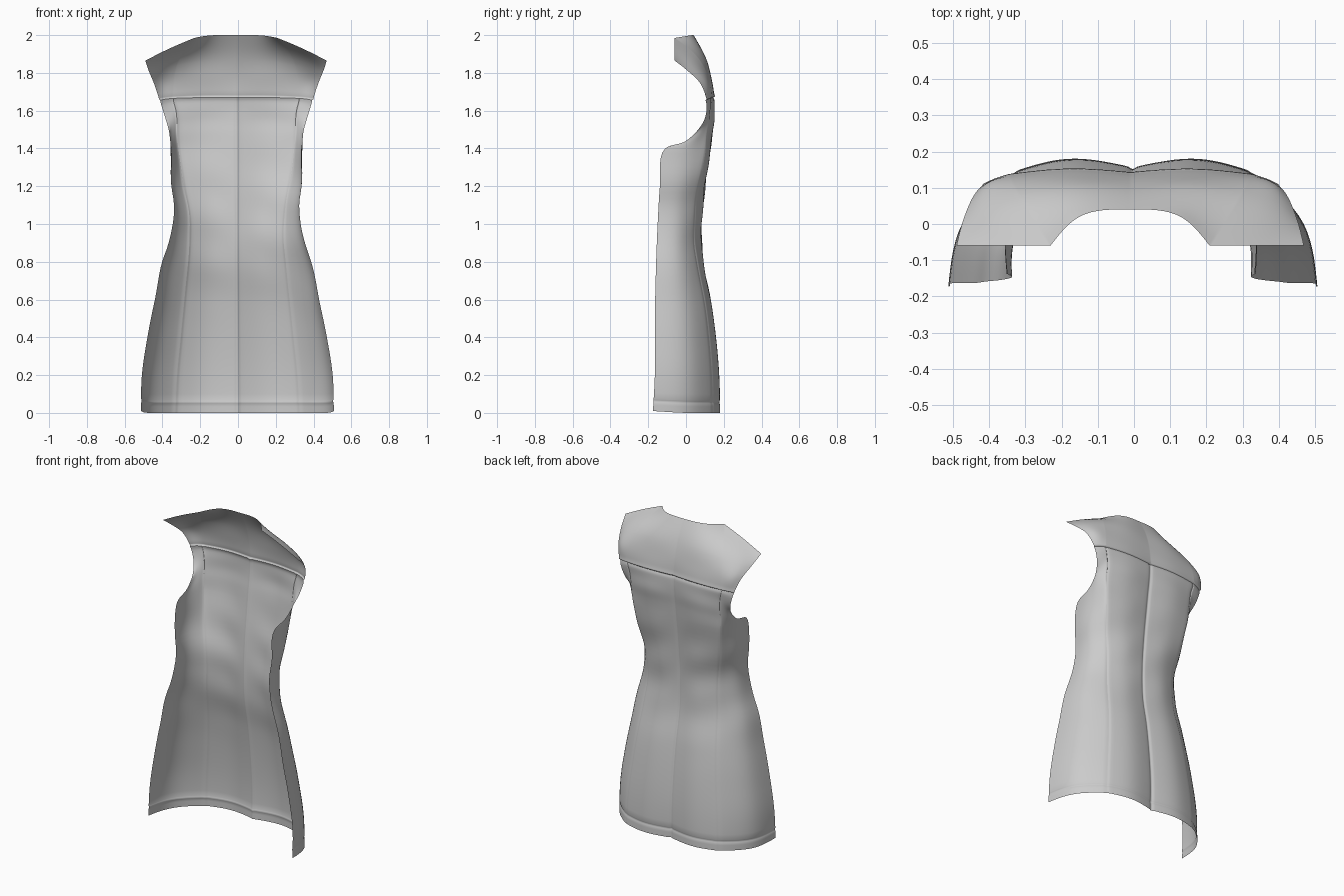
import bpy, bmesh, math
from mathutils import Vector

cube = bpy.data.objects.get("Cube")
if cube:
    bpy.data.objects.remove(cube, do_unlink=True)

cloth = bpy.data.materials.new("light grey cloth")
cloth.use_nodes = True
GREY = (0.6, 0.6, 0.6, 1)
cloth.diffuse_color = GREY
cloth.node_tree.nodes["Principled BSDF"].inputs["Base Color"].default_value = GREY

# Skirt and waist: height, centre y, mid y, seam x, seam y, front edge x, front edge y
BODY = [
    (0.0, .155, .18, .33, .145, .51, -.175),
    (0.2, .155, .175, .32, .14, .505, -.165),
    (0.4, .14, .158, .30, .125, .475, -.163),
    (0.6, .115, .13, .28, .10, .435, -.163),
    (0.8, .08, .09, .26, .06, .395, -.158),
    (1.0, .075, .08, .25, .045, .335, -.15),
    (1.2, .09, .10, .28, .07, .34, -.138),
    (1.4, .115, .13, .31, .11, .345, -.11),
]
# Armhole and shoulders: centre, mid, seam, side and edge points of each row
CHEST = [
    [(0, .125, 1.48), (.17, .14, 1.48), (.315, .115, 1.48), (.345, .06, 1.46), (.35, 0, 1.44)],
    [(0, .135, 1.55), (.17, .15, 1.55), (.315, .125, 1.54), (.345, .09, 1.515), (.355, .055, 1.49)],
    [(0, .14, 1.61), (.17, .15, 1.61), (.32, .13, 1.6), (.355, .115, 1.58), (.375, .1, 1.56)],
    [(0, .14, 1.67), (.17, .15, 1.67), (.335, .135, 1.665), (.38, .12, 1.66), (.405, .108, 1.655)],
    [(0, .13, 1.77), (.16, .135, 1.77), (.33, .125, 1.755), (.4, .105, 1.75), (.435, .075, 1.745)],
    [(0, .1, 1.88), (.15, .105, 1.875), (.31, .085, 1.85), (.41, .05, 1.825), (.462, .01, 1.81)],
    [(0, .04, 2), (.14, .02, 1.998), (.22, -.06, 1.985), (.35, -.06, 1.93), (.48, -.06, 1.865)],
]


def body_row(z, yc, ym, xs, ys, xe, ye):
    side = (xs + (xe - xs) * .72 + .012, ys + (ye - ys) * .45, z)
    return [(0, yc, z), (xs * .55, ym, z), (xs, ys, z), side, (xe, ye, z + .01 * (z < .1))]


ROWS = [[Vector(p) for p in row] for row in [body_row(*b) for b in BODY] + CHEST]
YOKE = len(BODY) + 3          # row on which the yoke seam lies
TOP = len(ROWS) - 1


def spline(pts, t):
    """Smooth curve through pts, with knots spaced by distance."""
    k = [0.0]
    for a, b in zip(pts, pts[1:]):
        k.append(k[-1] + max((b - a).length, 1e-4))

    def slope(i):
        if 0 < i < len(pts) - 1:
            h0, h1 = k[i] - k[i - 1], k[i + 1] - k[i]
            d0, d1 = (pts[i] - pts[i - 1]) / h0, (pts[i + 1] - pts[i]) / h1
            return (d0 * h1 + d1 * h0) / (h0 + h1)
        j = min(i, len(pts) - 2)
        d = (pts[j + 1] - pts[j]) / (k[j + 1] - k[j])
        return d * 1.5 - slope(1 if i == 0 else i - 1) * .5

    i = min(int(t), len(pts) - 2)
    s, h = t - i, k[i + 1] - k[i]
    return (pts[i] * (1 + 2 * s) * (1 - s) ** 2 + pts[i + 1] * s * s * (3 - 2 * s)
            + slope(i) * h * s * (1 - s) ** 2 - slope(i + 1) * h * s * s * (1 - s))


def surface_row(v):
    """The five guide points at row position v."""
    return [spline([r[c] for r in ROWS], v) for c in range(5)]


def across(guides, u):
    """Back panel for u up to 2, side panel beyond, with a crease between."""
    return spline(guides[:3], u) if u <= 2 else spline(guides[2:], u - 2)


def groove(distance, width):
    return math.exp(-(distance / width) ** 2)


def cloth_offset(u, v, p, sign):
    """Depth of stitched seams and soft drape folds."""
    d = -.004 * groove(v - .28, .04)                       # hem stitching
    if v <= YOKE:
        d -= .005 * groove(u, .05) + .004 * groove(u - 2, .06)
        d -= .005 * groove(v - YOKE, .15)                  # tucked under the yoke
    else:
        d += .004 * groove(v - YOKE, .15)
    waist = groove(p.z - 1.1, .35)
    d += .004 * waist * math.sin(p.z * 24 + sign * p.x * 9) * min(1, p.x * 8)
    return d


def steps(start, end, count, fine):
    """Even steps plus narrow ones around the seams."""
    values = [start + (end - start) * i / count for i in range(count + 1)]
    return sorted(set(values + [f for f in fine if start < f < end]))


def grid_points(us, vs, sign):
    rows = []
    for v in vs:
        e = .02
        g = surface_row(v)
        lo, hi = surface_row(max(v - e, 0)), surface_row(min(v + e, TOP))
        line = []
        for u in us:
            p = across(g, u)
            du = across(g, min(u + e, 4)) - across(g, max(u - e, 0))
            dv = across(hi, u) - across(lo, u)
            n = dv.cross(du).normalized()
            p = p + n * cloth_offset(u, v, p, sign)
            if u == 0:
                p.x = 0
            line.append(Vector((sign * p.x - .003 - .004 * p.z, p.y, max(p.z, 0))))
        rows.append(line)
    return rows


def make_panel(name, rows):
    """Cloth sheet from a grid of points."""
    bm = bmesh.new()
    verts = [[bm.verts.new(p) for p in row] for row in rows]
    for a, b in zip(verts, verts[1:]):
        for i in range(len(a) - 1):
            bm.faces.new((a[i], b[i], b[i + 1], a[i + 1]))
    mesh = bpy.data.meshes.new(name)
    bm.to_mesh(mesh)
    bm.free()
    mesh.materials.append(cloth)
    obj = bpy.data.objects.new(name, mesh)
    bpy.context.collection.objects.link(obj)
    for poly in mesh.polygons:
        poly.use_smooth = True
    return obj


def both_halves(us, vs):
    right, left = grid_points(us, vs, -1), grid_points(us, vs, 1)
    return [r[:0:-1] + l for r, l in zip(right, left)]


FINE = [.03, .07, 1.93, 1.97, 2.03, 2.07]
back_u = steps(0, 2, 16, FINE)
side_u = steps(2, 4, 14, FINE)
body_v = steps(0, YOKE, YOKE * 6, [.22, .25, .28, .31, YOKE - .08])
yoke_v = steps(YOKE, TOP, 24, [YOKE + .06])

# Back panels meeting at the centre seam
make_panel("back_panel", both_halves(back_u, body_v))
# Shoulder yoke
make_panel("shoulder_yoke", both_halves(back_u + side_u[1:], yoke_v))
# Side panels wrapping forward below the armholes
make_panel("left_side_panel", grid_points(side_u, body_v, 1))
make_panel("right_side_panel", [r[::-1] for r in grid_points(side_u, body_v, -1)])
